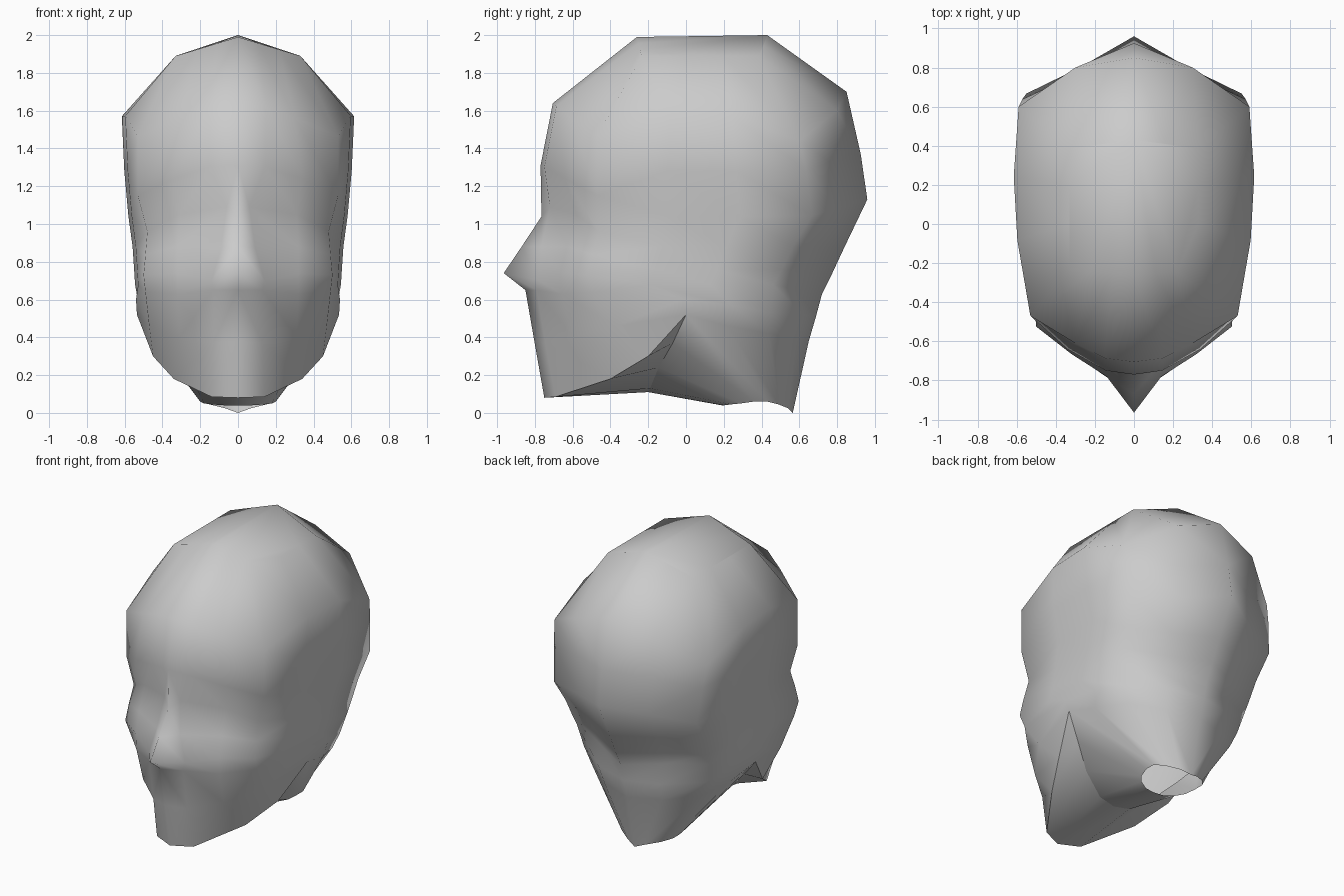
import bpy, bmesh
from mathutils import Vector

# Half plan of the skull: (fraction of half width, fraction of depth), front to back
PLAN = [(0, 0), (.24, .012), (.58, .087), (.88, .173), (.97, .40),
        (1, .61), (.95, .83), (.48, .907), (0, 1)]

# Skull levels: half width, front y, back y, z at front, side, back
LEVELS = [
    (.615, -.705, .85, 1.64, 1.57, 1.70),  # forehead
    (.602, -.77, .925, 1.31, 1.28, 1.37),  # brow
    (.58, -.765, .96, 1.04, 1.04, 1.13),   # eyes
    (.558, -.77, .84, .88, .88, .88),      # cheeks
    (.55, -.78, .77, .74, .76, .73),       # nose tip
    (.545, -.80, .72, .65, .68, .63),      # nose base
]


def ring(w, front, back, zf, zs, zb):
    pts = []
    for px, t in PLAN:
        zc = zf + (zb - zf) * t
        pts.append(Vector((w * px, front + (back - front) * t, zc + (zs - zc) * px)))
    return pts


forehead, brow, eyes, cheeks, tip, base = rings = [ring(*lv) for lv in LEVELS]


def put(row, col, x, y, z):
    row[col] = Vector((x, y, z))


# Dropped corners of the forehead and brow
put(forehead, 2, .30, -.61, 1.56)
put(forehead, 3, .53, -.47, 1.465)
put(forehead, 6, .59, .60, 1.44)
put(forehead, 7, .30, .80, 1.60)
put(brow, 2, .34, -.64, 1.24)
put(brow, 3, .53, -.47, 1.15)
# Eye hollows
put(eyes, 1, .06, -.72, 1.09)
put(eyes, 2, .31, -.58, 1.05)
put(eyes, 3, .48, -.46, .96)
# Cheekbones
put(cheeks, 2, .32, -.63, .88)
put(cheeks, 3, .49, -.50, .84)
put(tip, 2, .32, -.665, .74)
put(tip, 3, .50, -.525, .73)
put(base, 2, .32, -.66, .63)
put(base, 3, .49, -.49, .64)
# Nose ridge, tip, wings and base
cheeks[0].y = -.87
put(cheeks, 1, .09, -.765, .88)
tip[0].y = -.965
put(tip, 1, .14, -.78, .70)
base[0].y = -.85
put(base, 1, .13, -.79, .65)

# Crown, a roof shape with a straight centre ridge
crown = [(0, -.26, 1.99), (.11, -.252, 1.957), (.22, -.243, 1.923), (.33, -.235, 1.89),
         (.33, 0, 1.89), (.33, .2, 1.89), (.33, .385, 1.89), (.16, .41, 1.945), (0, .43, 2)]

# Mouth level, jaw edge and nape
mouth = [(0, -.803, .38), (.13, -.745, .37), (.31, -.60, .40), (.47, -.37, .46), (.54, -.02, .60),
         (.525, .24, .57), (.47, .45, .53), (.24, .62, .52), (0, .688, .51)]
nape = [(.50, .22, .46), (.42, .44, .42), (.22, .58, .39), (0, .65, .38)]
jaw = [(0, -.75, .08), (.14, -.69, .085), (.34, -.40, .18), (.45, -.20, .30), (.535, 0, .52)]
# Hollow under the jaw, then the open neck rim
throat = [(0, -.20, .11), (.12, -.19, .13), (.27, -.145, .24), (.40, -.07, .37), (.535, 0, .52)]
rim = [(0, .19, .04), (.07, .20, .04), (.14, .24, .045), (.18, .29, .05), (.20, .36, .06),
       (.20, .43, .06), (.15, .49, .045), (.07, .54, .025), (0, .565, 0)]
rings = [crown] + rings + [mouth, jaw + nape, throat + nape, rim]

# Loft the half head
bm = bmesh.new()
rows = [[bm.verts.new(p) for p in r] for r in rings]
bm.faces.new(rows[0])
for a, b in zip(rows, rows[1:]):
    for i in range(len(PLAN) - 1):
        bm.faces.new((a[i], b[i], b[i + 1], a[i + 1]))
# Crisp edges along the jaw and throat
for row in (rows[-3], rows[-2]):
    for i in range(4):
        bm.edges.get((row[i], row[i + 1])).smooth = False
bmesh.ops.remove_doubles(bm, verts=bm.verts, dist=.0005)
bmesh.ops.recalc_face_normals(bm, faces=bm.faces)
top = max(bm.faces, key=lambda f: f.calc_center_median().z)
if top.normal.z < 0:
    bmesh.ops.reverse_faces(bm, faces=bm.faces)
for f in bm.faces:
    f.smooth = True
mesh = bpy.data.meshes.new("head")
bm.to_mesh(mesh)
bm.free()
head = bpy.data.objects.new("head", mesh)
bpy.context.collection.objects.link(head)

# Mirror the other half
mirror = head.modifiers.new("mirror", 'MIRROR')
mirror.use_clip = True
